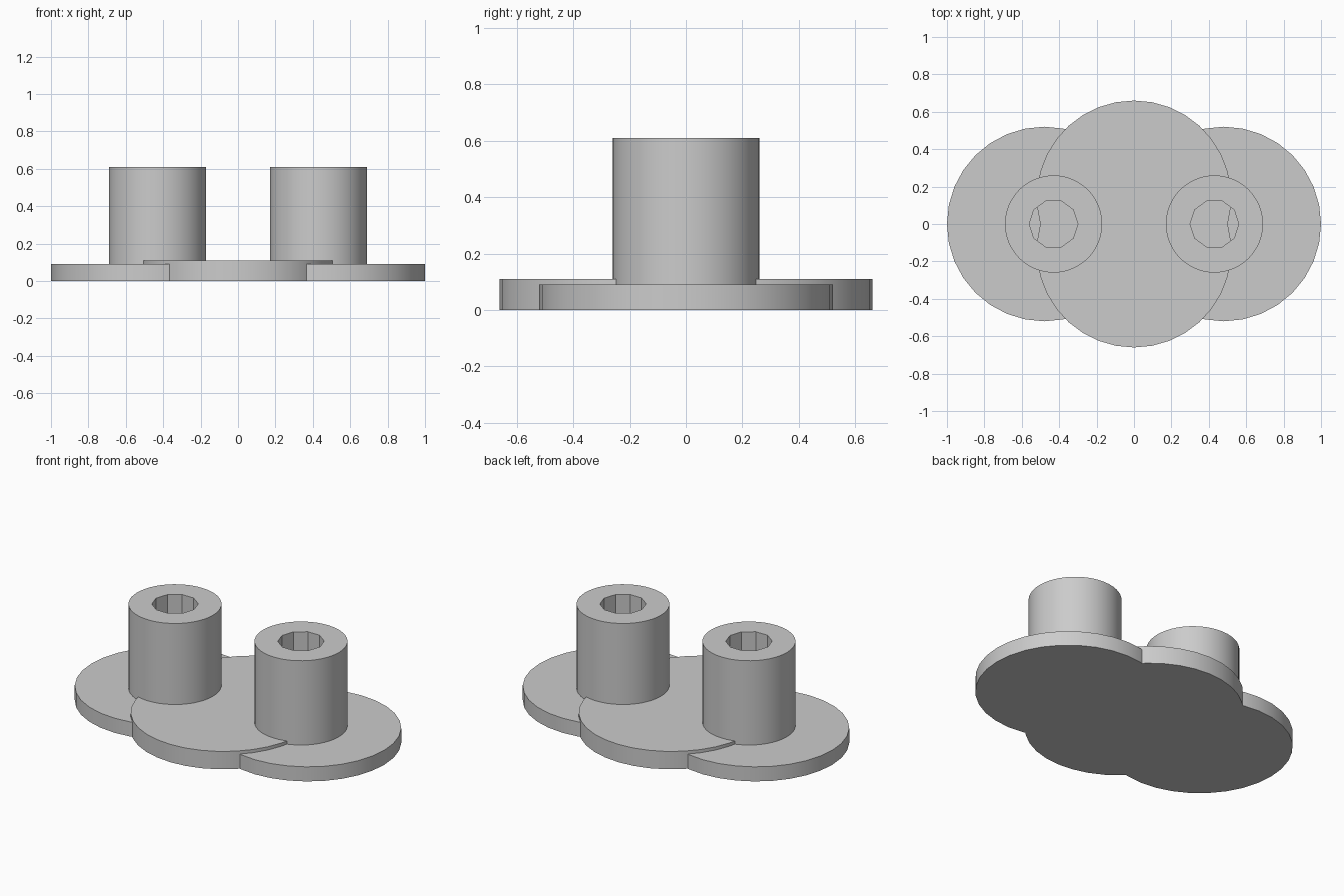
import bpy, bmesh, math

if "Cube" in bpy.data.objects:
    bpy.data.objects.remove(bpy.data.objects["Cube"])

R = 0.52            # radius shared by all base discs
grey = bpy.data.materials.new("grey")
grey.diffuse_color = (0.6, 0.6, 0.6, 1)
grey.use_nodes = True
grey.node_tree.nodes["Principled BSDF"].inputs["Base Color"].default_value = grey.diffuse_color


def arc(cx, cy, r, a0, a1, n):
    return [(cx + r * math.cos(a0 + (a1 - a0) * i / n),
             cy + r * math.sin(a0 + (a1 - a0) * i / n)) for i in range(n + 1)]


def circle(cx, r, n):
    return arc(cx, 0, r, 0, 2 * math.pi, n)[:-1]


def prism(name, outline, z0, z1):
    """Extrude a flat outline from z0 to z1."""
    bm = bmesh.new()
    face = bm.faces.new([bm.verts.new((x, y, z0)) for x, y in outline])
    ext = bmesh.ops.extrude_face_region(bm, geom=[face], use_keep_orig=True)
    for v in ext["geom"]:
        if isinstance(v, bmesh.types.BMVert):
            v.co.z = z1
    bmesh.ops.recalc_face_normals(bm, faces=bm.faces[:])
    mesh = bpy.data.meshes.new(name)
    bm.to_mesh(mesh)
    bm.free()
    mesh.materials.append(grey)
    ob = bpy.data.objects.new(name, mesh)
    bpy.context.collection.objects.link(ob)
    return ob


def smooth(ob):
    bpy.ops.object.select_all(action='DESELECT')
    ob.select_set(True)
    bpy.context.view_layer.objects.active = ob
    bpy.ops.object.shade_smooth_by_angle(angle=math.radians(30))


# centre plate: two overlapping discs merged into one outline
dy = 0.14
a = math.asin(dy / R)
upper = arc(0, dy, R, -a, math.pi + a, 20)
lower = [(-x, -y) for x, y in upper]
smooth(prism("centre_plate", upper + lower[1:-1], 0, 0.11))

for side, s in (("left", -1), ("right", 1)):
    # lower side plate
    smooth(prism(side + "_plate", circle(s * 0.48, R, 32), 0, 0.09))
    # hollow post with a ten-sided bore
    post = prism(side + "_post", circle(s * 0.43, 0.26, 48), 0.09, 0.61)
    bore = prism(side + "_bore_cutter", circle(s * 0.43, 0.13, 10), 0.0, 0.7)
    cut = post.modifiers.new("bore", 'BOOLEAN')
    cut.object = bore
    cut.operation = 'DIFFERENCE'
    cut.solver = 'EXACT'
    bpy.context.view_layer.objects.active = post
    bpy.ops.object.modifier_apply(modifier="bore")
    bpy.data.objects.remove(bore)
    smooth(post)
